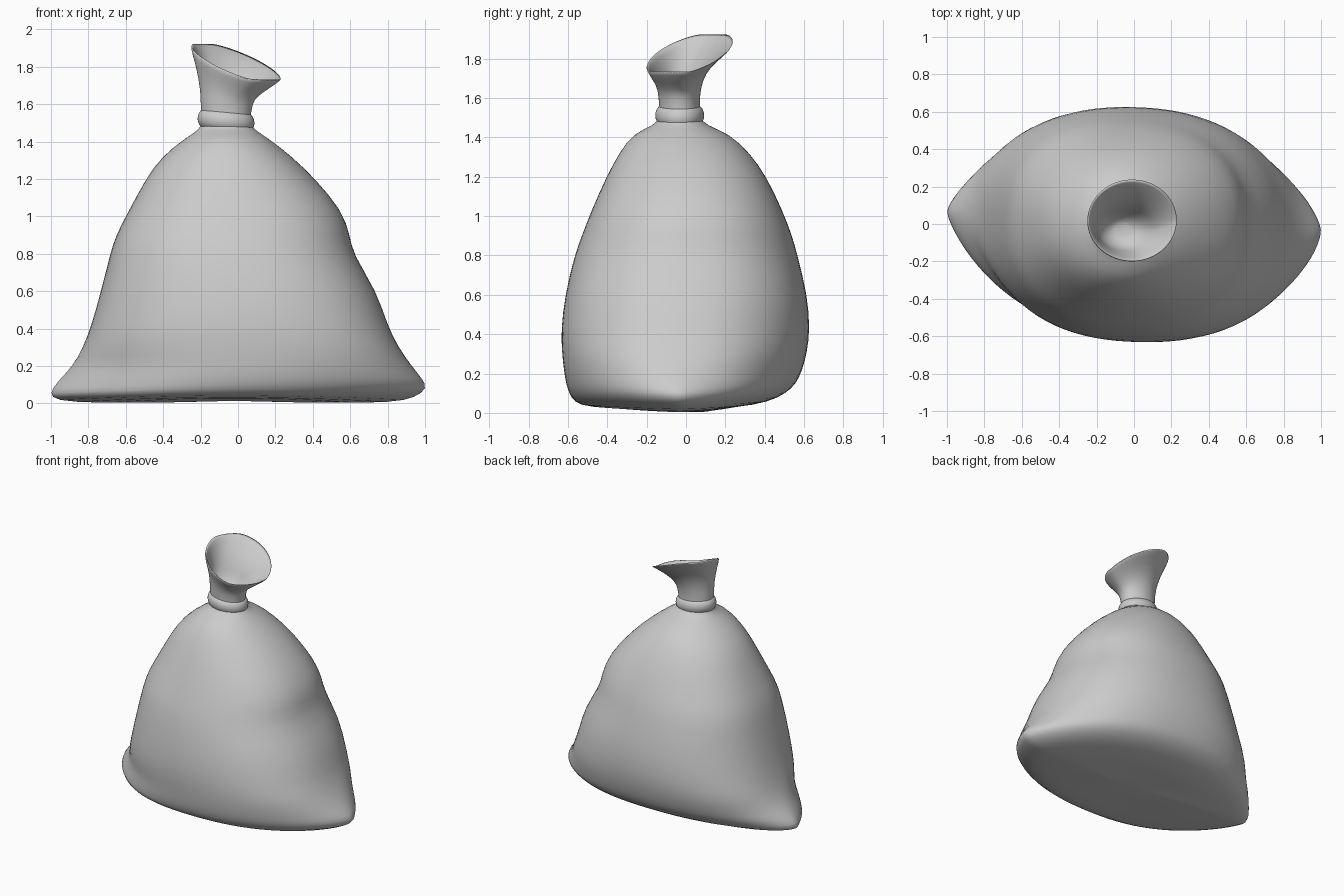
import bpy, bmesh, math

if "Cube" in bpy.data.objects:
    bpy.data.objects.remove(bpy.data.objects["Cube"])

SEG = 44

# Outer profile, bottom to rim: z, x_min, x_max, y_min, y_max
BODY = [
    (0.002, -0.50, 0.46, -0.28, 0.12),
    (0.004, -0.91, 0.84, -0.50, 0.26),
    (0.032, -1.012, 0.95, -0.57, 0.42),
    (0.08, -0.995, 1.018, -0.595, 0.51),
    (0.13, -0.955, 0.99, -0.61, 0.56),
    (0.20, -0.885, 0.93, -0.62, 0.59),
    (0.30, -0.83, 0.86, -0.63, 0.615),
    (0.42, -0.785, 0.80, -0.635, 0.63),
    (0.60, -0.735, 0.745, -0.615, 0.617),
    (0.80, -0.685, 0.615, -0.567, 0.567),
    (0.90, -0.655, 0.60, -0.53, 0.54),
    (1.03, -0.585, 0.56, -0.48, 0.49),
    (1.20, -0.495, 0.415, -0.405, 0.41),
    (1.32, -0.41, 0.29, -0.34, 0.325),
    (1.42, -0.28, 0.16, -0.27, 0.22),
    (1.462, -0.21, 0.09, -0.16, 0.10),
]
NECK = [
    (1.50, -0.19, 0.06, -0.13, 0.07),
    (1.58, -0.20, 0.075, -0.138, 0.07),
    (1.64, -0.20, 0.085, -0.142, 0.075),
    (1.70, -0.212, 0.13, -0.155, 0.10),
    (1.76, -0.23, 0.185, -0.18, 0.16),
    (1.825, -0.258, 0.24, -0.208, 0.25),
]


def ring(row, shrink=1.0):
    """Pointed corners at the floor, full oval above; the mouth is tilted."""
    z, x0, x1, y0, y1 = row
    lens = min(1, max(0, (0.30 - z) / 0.22))
    p = 2.3 if z < 0.9 else max(2.0, 2.3 - 0.5 * (z - 0.9))
    q = 1 / p + 0.27 * lens
    low = max(0, 1 - z / 0.5)
    skew = 0.03 * min(1, z / 0.2) * max(0, 1 - z / 1.2)
    pts = []
    for i in range(SEG):
        a = 2 * math.pi * i / SEG
        c, s = math.cos(a), math.sin(a)
        grow = shrink * (1 - skew * math.sin(2 * a))
        x = (x0 + x1) / 2 + (x1 - x0) / 2 * grow * c
        side = math.copysign(max(0, 1 - abs(c) ** p) ** q, s)
        # lower corners sit slightly off the middle line
        corner = 0.06 if c < 0 else -0.03
        k = min(1, 1.5 * low) * abs(c) ** 3
        mid = (y0 + y1) / 2 * (1 - k) + corner * k
        y = mid + (y1 - y0) / 2 * grow * side
        h = z + 0.024 * low * s * s
        t = max(0, (z - 1.60) / 0.225)
        h += t * max(-0.09, min(0.102, -0.09 * c + 0.065 * s))
        pts.append((x, y, h))
    return pts


def loft(name, rings, cap=True, closed=False):
    bm = bmesh.new()
    loops = [[bm.verts.new(p) for p in r] for r in rings]
    pairs = list(zip(loops, loops[1:]))
    if closed:
        pairs.append((loops[-1], loops[0]))
    for a, b in pairs:
        for i in range(SEG):
            j = (i + 1) % SEG
            bm.faces.new((a[i], a[j], b[j], b[i]))
    if cap:
        for loop in (loops[0], loops[-1]):
            mid = [sum(v.co[k] for v in loop) / SEG for k in range(3)]
            m = bm.verts.new(mid)
            for i in range(SEG):
                bm.faces.new((loop[i], loop[(i + 1) % SEG], m))
    bmesh.ops.recalc_face_normals(bm, faces=bm.faces)
    me = bpy.data.meshes.new(name)
    bm.to_mesh(me)
    bm.free()
    for p in me.polygons:
        p.use_smooth = True
    ob = bpy.data.objects.new(name, me)
    bpy.context.collection.objects.link(ob)
    sub = ob.modifiers.new("smooth", "SUBSURF")
    sub.levels = sub.render_levels = 1
    return ob


# Sack: filled body, gathered neck, flared mouth and the funnel inside it
outer = [ring(r) for r in BODY + NECK]
inner = [ring(r, 0.93) for r in reversed(NECK[2:])]
inner.append(ring(NECK[1], 0.5))
loft("sack", outer + inner)

# Tie cord: thick band around the neck, slightly tilted
band = []
for k in range(10):
    b = 2 * math.pi * k / 10
    off, dz = 0.04 * math.cos(b), 0.055 * math.sin(b)
    band.append([(-0.064 + (0.115 + off) * math.cos(a),
                  -0.032 + (0.087 + off) * math.sin(a),
                  1.511 + dz - 0.012 * math.cos(a))
                 for a in (2 * math.pi * i / SEG for i in range(SEG))])
loft("tie_cord", band, cap=False, closed=True)
